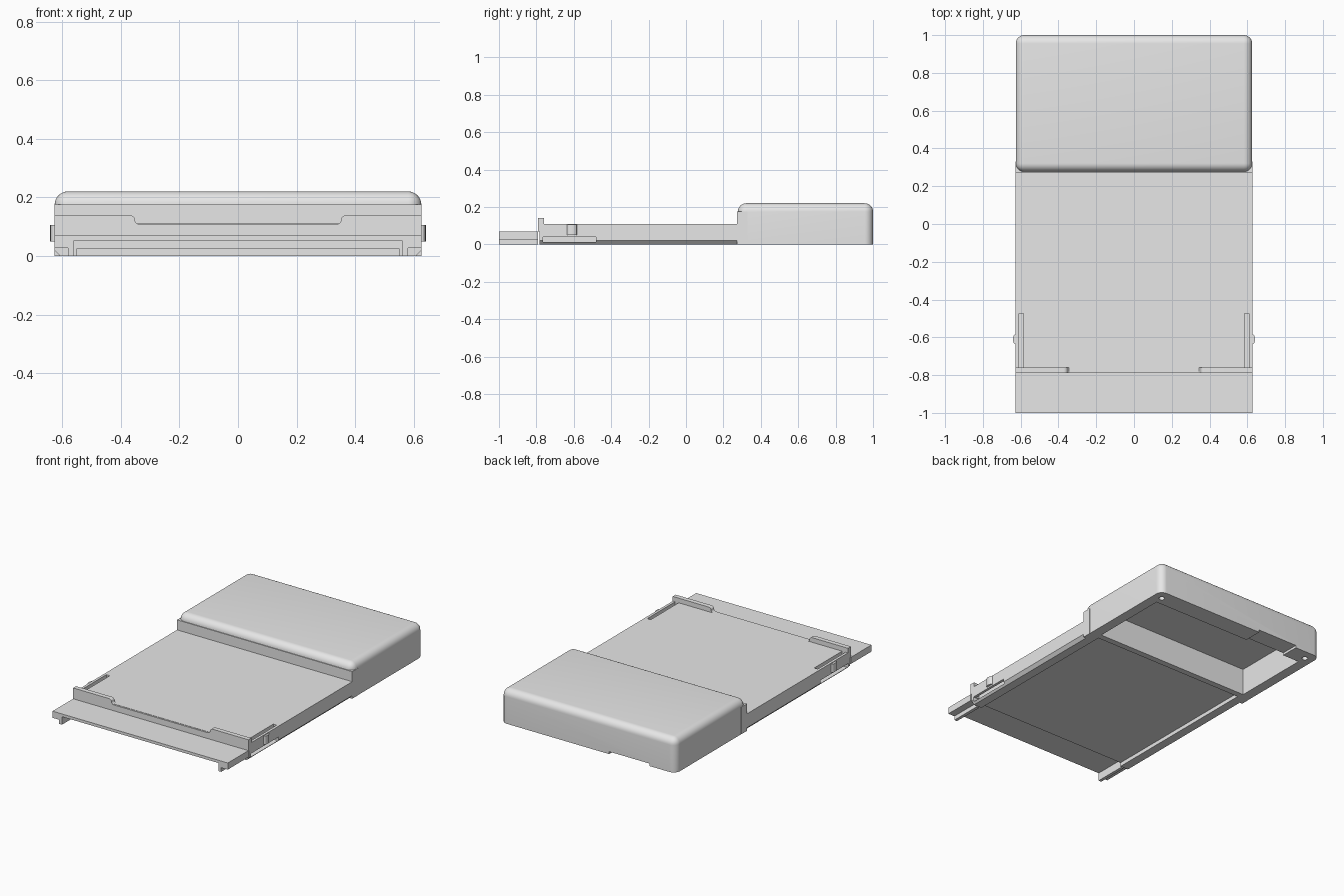
import bpy, bmesh, math
from mathutils import Matrix, Vector

cube = bpy.data.objects.get("Cube")
if cube:
    bpy.data.objects.remove(cube, do_unlink=True)

GREY = (0.8, 0.8, 0.8, 1.0)
plastic = bpy.data.materials.new("grey_plastic")
plastic.use_nodes = True
plastic.diffuse_color = GREY
plastic.node_tree.nodes["Principled BSDF"].inputs["Base Color"].default_value = GREY

W = 0.627  # half width


def finish(name, bm):
    bmesh.ops.recalc_face_normals(bm, faces=bm.faces)
    mesh = bpy.data.meshes.new(name)
    bm.to_mesh(mesh)
    bm.free()
    mesh.materials.append(plastic)
    obj = bpy.data.objects.new(name, mesh)
    bpy.context.collection.objects.link(obj)
    return obj


def box(name, x, y, z, bevel=0.0):
    """Box from ranges; a bevel rounds every edge except the bottom ones."""
    bm = bmesh.new()
    size = Vector((x[1] - x[0], y[1] - y[0], z[1] - z[0]))
    mid = Vector((sum(x), sum(y), sum(z))) / 2
    bmesh.ops.create_cube(bm, size=1, matrix=Matrix.Translation(mid) @ Matrix.Diagonal((*size, 1)))
    if bevel:
        edges = [e for e in bm.edges if max(v.co.z for v in e.verts) > mid.z]
        bmesh.ops.bevel(bm, geom=edges, offset=bevel, segments=8, profile=0.5, affect='EDGES')
    return finish(name, bm)


def cylinder(name, centre, radius, height, squash=1.0):
    bm = bmesh.new()
    bmesh.ops.create_cone(bm, cap_ends=True, segments=24, radius1=radius, radius2=radius, depth=height,
                          matrix=Matrix.Translation(centre) @ Matrix.Diagonal((squash, 1, 1, 1)))
    return finish(name, bm)


def extrude(name, half, y0, y1):
    """Mirror a half outline of (x, z) points and extrude it along y."""
    outline = half + [(-x, z) for x, z in reversed(half)]
    bm = bmesh.new()
    face = bm.faces.new([bm.verts.new((x, y0, z)) for x, z in outline])
    out = bmesh.ops.extrude_face_region(bm, geom=[face])
    moved = [g for g in out["geom"] if isinstance(g, bmesh.types.BMVert)]
    bmesh.ops.translate(bm, verts=moved, vec=(0, y1 - y0, 0))
    return finish(name, bm)


def boolean(obj, tools, operation='DIFFERENCE'):
    """Apply the tools to the object, then remove them."""
    for tool in tools:
        mod = obj.modifiers.new("cut", 'BOOLEAN')
        mod.operation, mod.object, mod.solver = operation, tool, 'EXACT'
    graph = bpy.context.evaluated_depsgraph_get()
    mesh = bpy.data.meshes.new_from_object(obj.evaluated_get(graph))
    obj.modifiers.clear()
    obj.data = mesh
    for tool in tools:
        bpy.data.objects.remove(tool, do_unlink=True)


# Rear housing: rounded box with a square-cornered front base
housing = box("rear_housing", (-W + 0.001, W - 0.001), (0.277, 1), (0, 0.22), 0.045)
boolean(housing, [box("front_base", (-W, W), (0.272, 0.33), (0, 0.175))], 'UNION')
boolean(housing, [
    box("cavity", (-0.56, 0.56), (0.36, 0.88), (-0.1, 0.175)),
    box("underside_recess", (-0.55, 0.55), (0.2, 0.32), (-0.1, 0.025)),
    box("cable_notch", (-0.44, -0.15), (0.85, 1.1), (-0.1, 0.016)),
    cylinder("screw_hole", (0.565, 0.935, 0), 0.018, 0.1),
    cylinder("screw_hole", (-0.565, 0.935, 0), 0.018, 0.1),
])

# Deck with chamfered lower edges and a shallow recess underneath
deck = extrude("deck", [(0.55, 0.025), (0.55, 0), (0.608, 0), (W, 0.02), (W, 0.11)], -0.782, 0.272)
slots = []
for s in (-1, 1):
    slots.append(box("latch_slot", sorted((s * 0.585, s * 0.61)), (-0.76, -0.475), (0.012, 0.2)))
    slots.append(box("side_slot", sorted((s * 0.586, s * 0.7)), (-0.765, -0.48), (0.012, 0.04)))
boolean(deck, slots)

# Latch bumps on the flexible side fingers
bumps = [cylinder(side + "_latch_bump", (s * 0.628, -0.61, 0.0775), 0.026, 0.055, 0.5)
         for side, s in (("left", 1), ("right", -1))]

# Front lip with a smooth central dip
dip = [(0.335 + 0.018 * math.sin(a), 0.126 - 0.018 * math.cos(a))
       for a in (math.radians(d) for d in range(0, 91, 15))]
dip += [(0.373 - 0.02 * math.cos(a), 0.126 + 0.014 * math.sin(a))
        for a in (math.radians(d) for d in range(15, 91, 15))]
lip = extrude("front_lip", [(W, 0.07), (W, 0.14)] + dip[::-1], -0.79, -0.76)

# Front ledge with narrow guide rails below
ledge = extrude("front_ledge", [(0.56, 0.052), (0.56, 0), (0.58, 0), (0.58, 0.027),
                                (W, 0.027), (W, 0.07)], -1, -0.79)

for obj in [housing, deck, lip, ledge] + bumps:
    bpy.ops.object.select_all(action='DESELECT')
    obj.select_set(True)
    bpy.context.view_layer.objects.active = obj
    bpy.ops.object.shade_smooth_by_angle(angle=math.radians(30))
